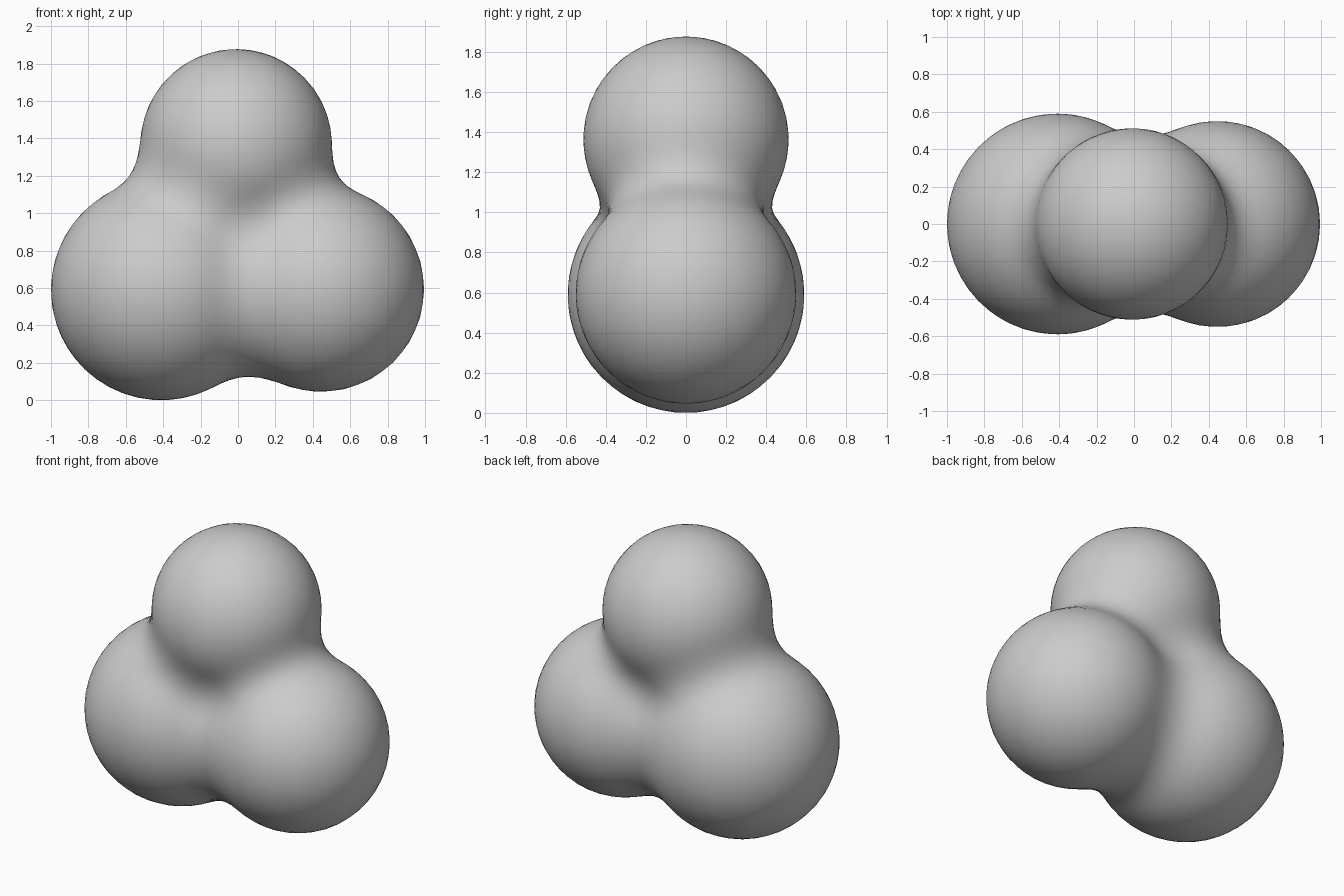
import bpy
import bmesh
from mathutils import Vector

if "Cube" in bpy.data.objects:
    bpy.data.objects.remove(bpy.data.objects["Cube"])

# Three lobes: centre and radius
LOBES = [
    (Vector((-0.41, 0, 0.59)), 0.59),
    (Vector((0.445, 0, 0.595)), 0.55),
    (Vector((-0.01, 0, 1.365)), 0.512),
]
CORE = Vector((0, 0, 0.88))
REACH = 0.68                       # lobe radius relative to its field radius
LEVEL = (1 - REACH ** 2) ** 3


def field(p):
    """Soft-blend field, positive inside the merged surface."""
    total = -LEVEL
    for centre, radius in LOBES:
        q = (p - centre).length_squared * (REACH / radius) ** 2
        total += max(0.0, 1 - q) ** 3
    return total


def surface_point(direction):
    """Point where a ray from the core leaves the blended lobes."""
    near, far = 0.0, 2.0
    for _ in range(30):
        mid = (near + far) / 2
        if field(CORE + direction * mid) > 0:
            near = mid
        else:
            far = mid
    return CORE + direction * near


# Merged blob: a fine sphere pushed out onto the blended surface
bm = bmesh.new()
bmesh.ops.create_icosphere(bm, subdivisions=5, radius=1)
for v in bm.verts:
    v.co = surface_point(v.co.normalized())

# Even out the spacing in the creases, then smooth shade
for f in bm.faces:
    f.smooth = True
mesh = bpy.data.meshes.new("merged_lobes")
bm.to_mesh(mesh)
bm.free()
blob = bpy.data.objects.new("merged_lobes", mesh)
bpy.context.collection.objects.link(blob)
